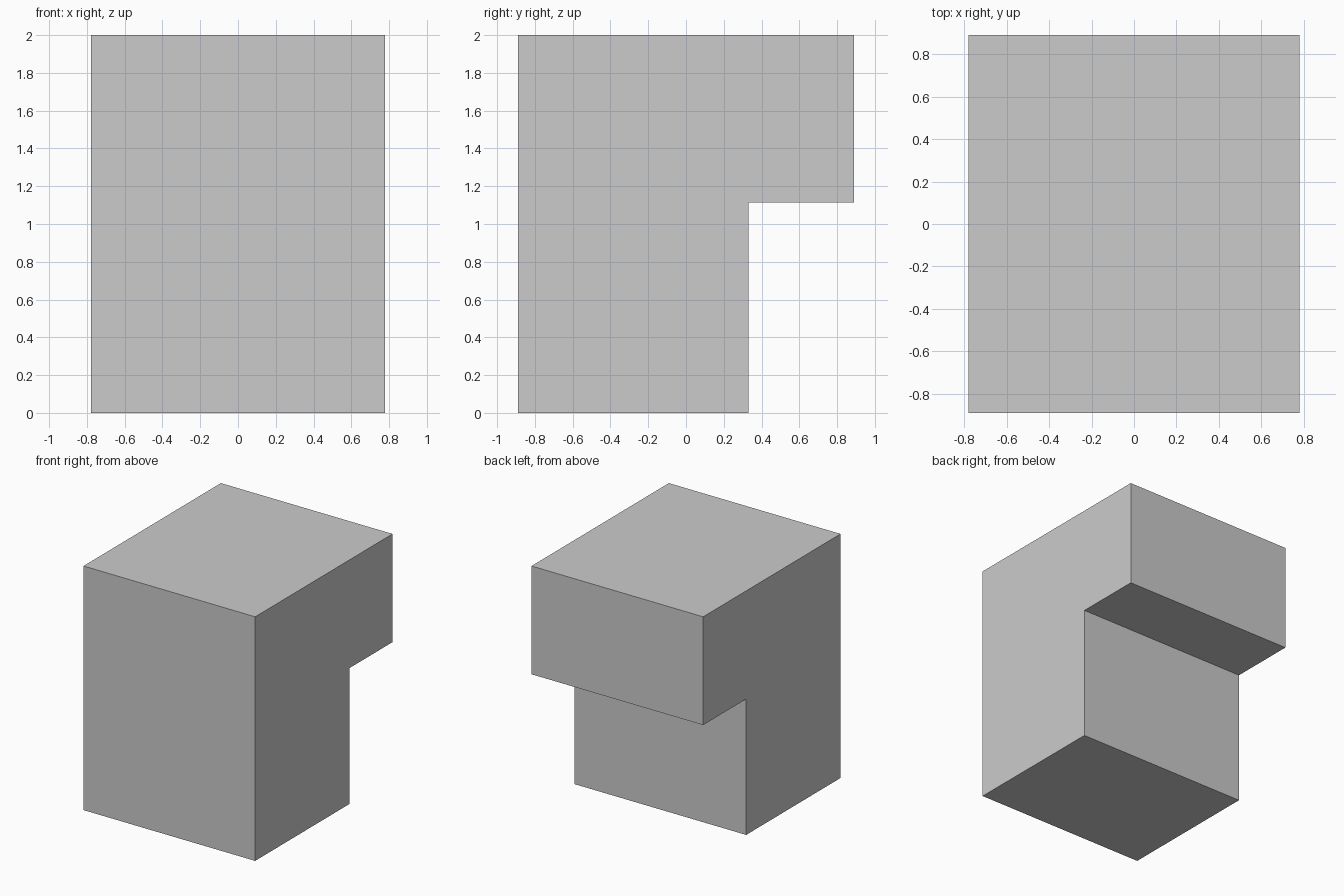
import bpy
import bmesh

if "Cube" in bpy.data.objects:
    bpy.data.objects.remove(bpy.data.objects["Cube"])

HALF_WIDTH = 0.778

# Side profile (y, z): upright block with an overhanging upper back
profile = [(-0.889, 0), (0.332, 0), (0.332, 1.113),
           (0.889, 1.113), (0.889, 2), (-0.889, 2)]

# Extrude the profile across the width
bm = bmesh.new()
face = bm.faces.new([bm.verts.new((-HALF_WIDTH, y, z)) for y, z in profile])
extruded = bmesh.ops.extrude_face_region(bm, geom=[face], use_keep_orig=True)
new_verts = [g for g in extruded["geom"] if isinstance(g, bmesh.types.BMVert)]
bmesh.ops.translate(bm, verts=new_verts, vec=(2 * HALF_WIDTH, 0, 0))
bmesh.ops.recalc_face_normals(bm, faces=bm.faces)

# Overhanging block object
mesh = bpy.data.meshes.new("overhanging_block")
bm.to_mesh(mesh)
bm.free()
block = bpy.data.objects.new("overhanging_block", mesh)
bpy.context.collection.objects.link(block)
